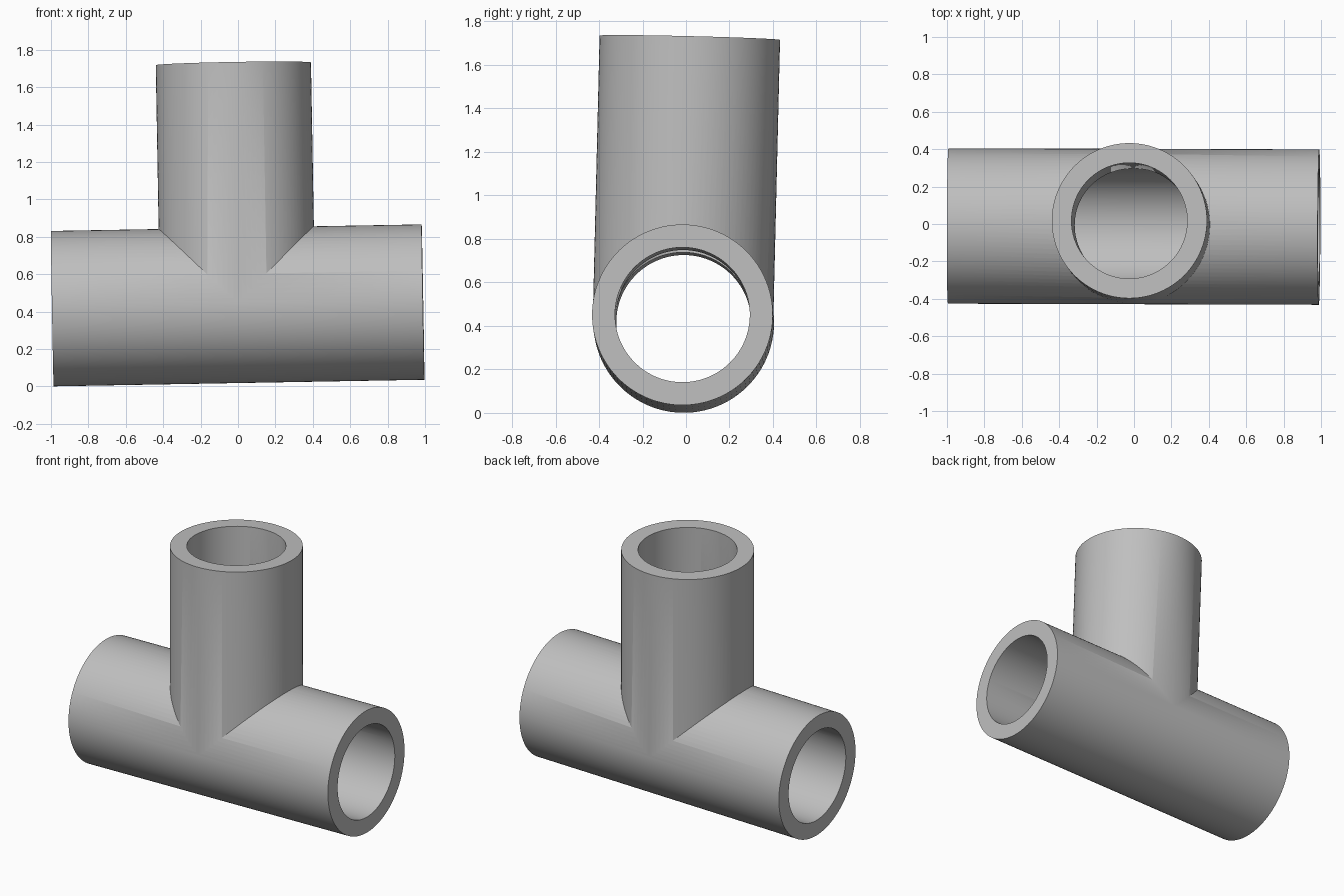
import bpy
from math import pi
from mathutils import Matrix

cube = bpy.data.objects.get("Cube")
if cube:
    bpy.data.objects.remove(cube, do_unlink=True)

OUTER, BORE = 0.4155, 0.31      # pipe radii
HALF, HEIGHT = 0.9915, 1.292    # half length of main pipe, height of branch above its axis

grey = bpy.data.materials.new("pipe grey")
grey.use_nodes = True
grey.diffuse_color = (0.52, 0.52, 0.52, 1)
grey.node_tree.nodes["Principled BSDF"].inputs["Base Color"].default_value = (0.52, 0.52, 0.52, 1)


def cylinder(name, radius, length, location, rotation=(0, 0, 0)):
    bpy.ops.mesh.primitive_cylinder_add(vertices=96, radius=radius, depth=length,
                                        location=location, rotation=rotation)
    obj = bpy.context.object
    obj.name = name
    obj.data.materials.append(grey)
    return obj


def combine(target, tool, operation):
    mod = target.modifiers.new(operation.lower(), "BOOLEAN")
    mod.operation = operation
    mod.solver = "EXACT"
    mod.object = tool
    bpy.context.view_layer.objects.active = target
    bpy.ops.object.modifier_apply(modifier=mod.name)
    bpy.data.objects.remove(tool, do_unlink=True)


# Solid tee: horizontal main pipe with an upright branch
tee = cylinder("tee_pipe", OUTER, 2 * HALF, (0, 0, 0), (0, pi / 2, 0))
combine(tee, cylinder("branch_pipe", OUTER - 0.0005, HEIGHT, (0, 0, HEIGHT / 2)), "UNION")

# Bores through both pipes, open at all three ends
combine(tee, cylinder("main_bore", BORE, 2 * HALF + 0.2, (0, 0, 0), (0, pi / 2, 0)), "DIFFERENCE")
combine(tee, cylinder("branch_bore", BORE - 0.0005, HEIGHT + 0.1, (0, 0, HEIGHT / 2 + 0.05)), "DIFFERENCE")

# Smooth walls with crisp rims
bpy.ops.object.select_all(action="DESELECT")
tee.select_set(True)
bpy.context.view_layer.objects.active = tee
bpy.ops.object.shade_smooth_by_angle(angle=pi / 6)

# Slight lean of the whole fitting
lean = (Matrix.Rotation(-0.003, 4, "Z") @ Matrix.Rotation(-0.0177, 4, "Y")
        @ Matrix.Rotation(-0.024, 4, "X"))
tee.matrix_world = Matrix.Translation((-0.002, -0.0135, 0.4335)) @ lean @ tee.matrix_world
